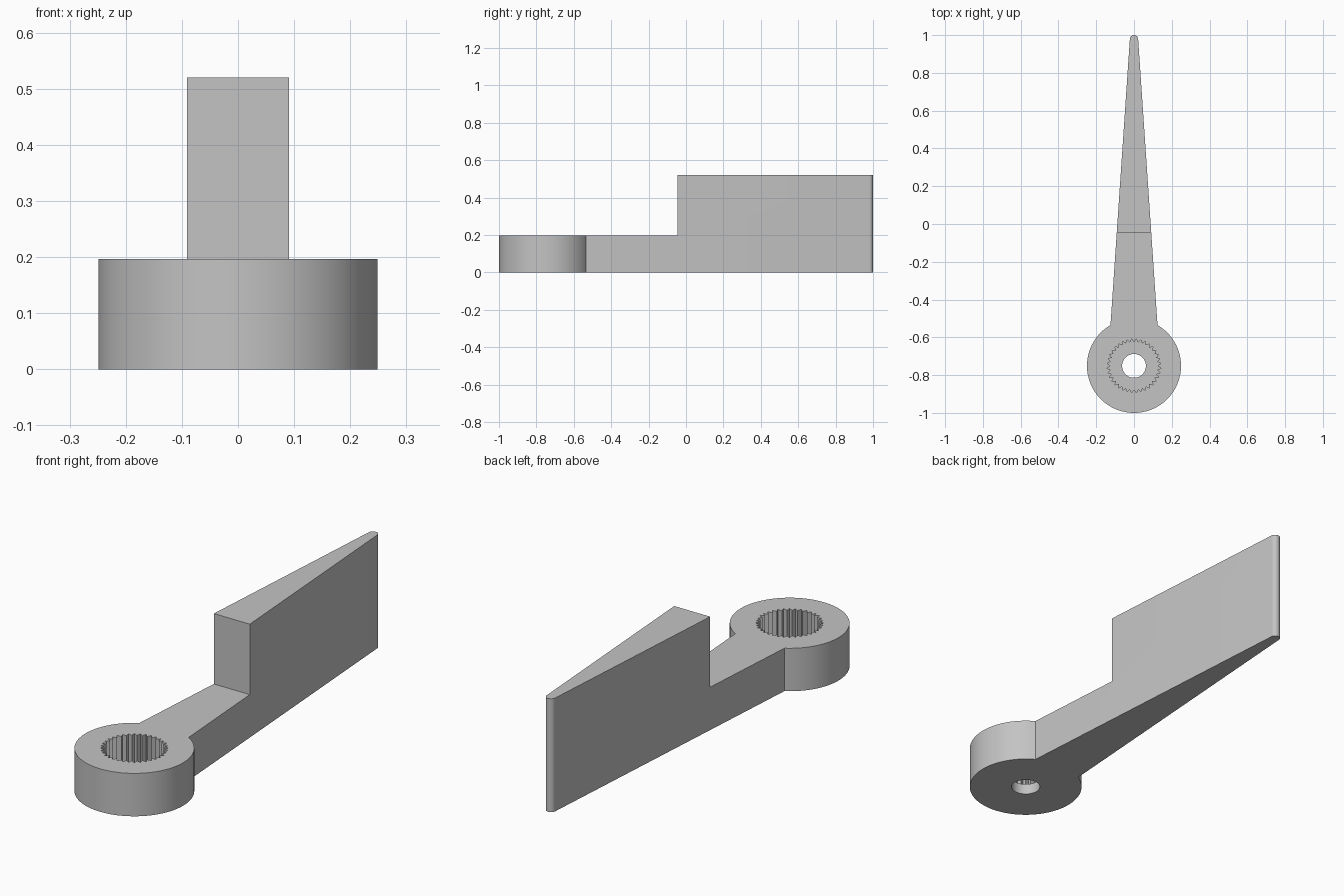
import bpy, bmesh, math

if "Cube" in bpy.data.objects:
    bpy.data.objects.remove(bpy.data.objects["Cube"])

HUB_Y, HUB_R, HUB_H = -0.751, 0.249, 0.197
TIP_R, TOTAL_H, STEP_Y = 0.022, 0.52, -0.045
FLOOR = 0.05

grey = bpy.data.materials.new("light_grey")
grey.diffuse_color = (0.55, 0.55, 0.55, 1)
grey.use_nodes = True
grey.node_tree.nodes["Principled BSDF"].inputs["Base Color"].default_value = grey.diffuse_color


def prism(name, outline, z0, z1):
    """Extrude a closed xy outline from z0 to z1."""
    bm = bmesh.new()
    face = bm.faces.new([bm.verts.new((x, y, z0)) for x, y in outline])
    top = bmesh.ops.extrude_face_region(bm, geom=[face])["geom"]
    bmesh.ops.translate(bm, vec=(0, 0, z1 - z0),
                        verts=[v for v in top if isinstance(v, bmesh.types.BMVert)])
    bmesh.ops.recalc_face_normals(bm, faces=bm.faces)
    mesh = bpy.data.meshes.new(name)
    bm.to_mesh(mesh)
    bm.free()
    obj = bpy.data.objects.new(name, mesh)
    bpy.context.collection.objects.link(obj)
    return obj


def arc(cy, r, a0, a1, n):
    """Points on an arc around (0, cy), angles in degrees."""
    angles = [math.radians(a0 + (a1 - a0) * i / n) for i in range(n + 1)]
    return [(r * math.cos(a), cy + r * math.sin(a)) for a in angles]


def cut(target, cutter):
    mod = target.modifiers.new("cut", "BOOLEAN")
    mod.operation, mod.solver, mod.object = "DIFFERENCE", "EXACT", cutter
    bpy.context.view_layer.objects.active = target
    bpy.ops.object.modifier_apply(modifier=mod.name)
    bpy.data.objects.remove(cutter)


# Round hub running into a tapered arm with a rounded tip
outline = arc(HUB_Y, HUB_R, 120, 420, 80) + arc(1 - TIP_R, TIP_R, 4, 176, 16)
lever = prism("lever_arm", outline, 0, TOTAL_H)
lever.data.materials.append(grey)

# Step: lower the hub and the near part of the arm
cut(lever, prism("step_cutter", [(-1, -2), (1, -2), (1, STEP_Y), (-1, STEP_Y)], HUB_H, 1))

# Toothed socket in the hub
TEETH = 36
spline = []
for i in range(TEETH * 2):
    a = math.pi * i / TEETH
    r = 0.143 if i % 2 else 0.125
    spline.append((r * math.cos(a), HUB_Y + r * math.sin(a)))
cut(lever, prism("socket_cutter", spline, FLOOR, 1))

# Screw hole through the socket floor
cut(lever, prism("hole_cutter", arc(HUB_Y, 0.063, 0, 360, 48)[:-1], -0.1, 0.1))

lever.select_set(True)
bpy.context.view_layer.objects.active = lever
bpy.ops.object.shade_smooth_by_angle(angle=math.radians(20))
